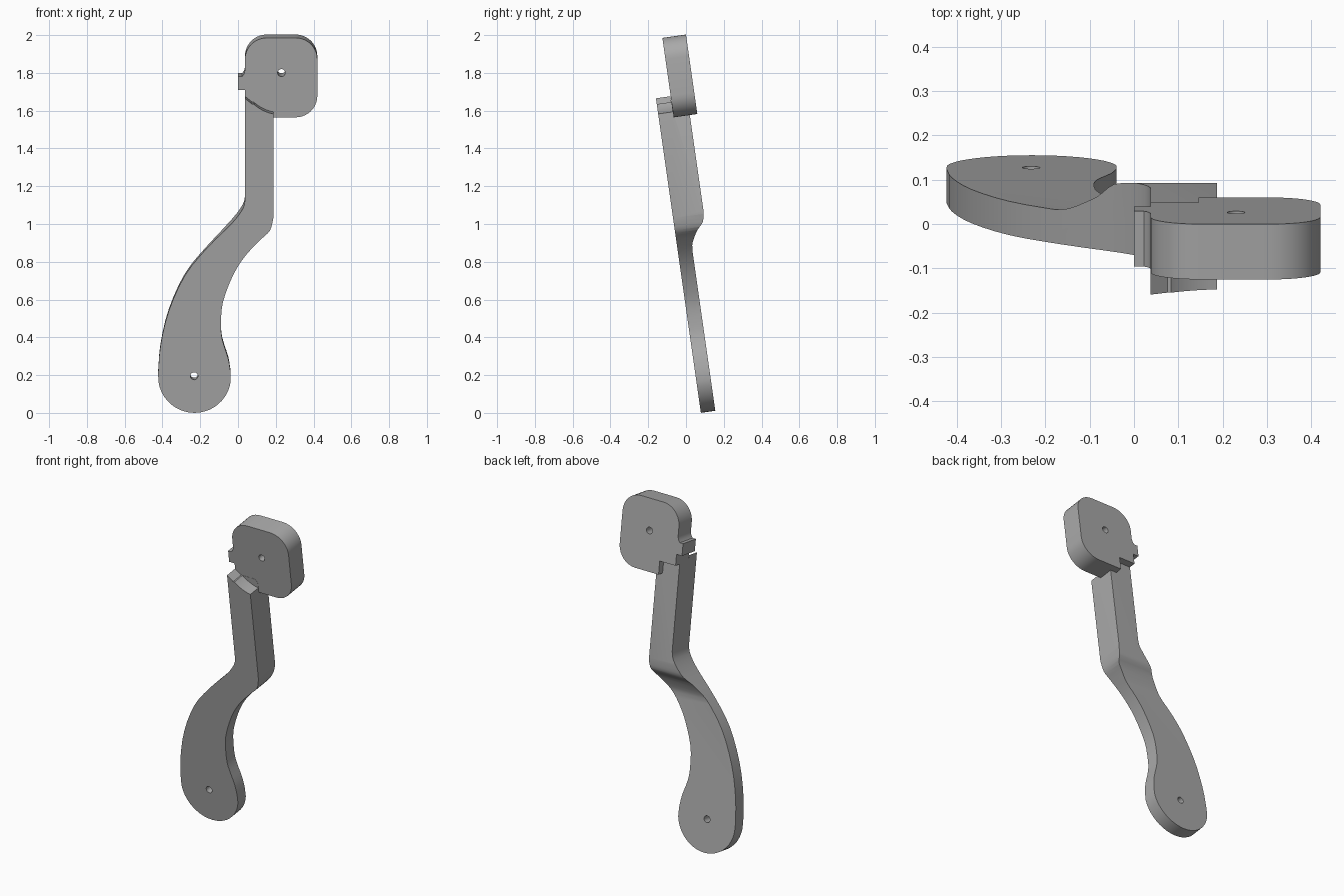
import bpy, bmesh
from math import radians, cos, sin
from mathutils import Matrix, Vector

cube = bpy.data.objects.get("Cube")
if cube:
    bpy.data.objects.remove(cube, do_unlink=True)

TILT = Matrix.Rotation(radians(8.13), 4, 'X')
FRONT, STEP, BACK = 0.078, 0.157, 0.243   # depth layers of the lever
HEAD_BACK = 0.283

grey = bpy.data.materials.new("plain grey")
grey.use_nodes = True
colour = (0.4, 0.4, 0.4, 1)
grey.diffuse_color = colour
grey.node_tree.nodes["Principled BSDF"].inputs["Base Color"].default_value = colour


def prism(name, points, low, high, sideways=False):
    """Extrude an outline along y, or along x when sideways."""
    bm = bmesh.new()
    place = (lambda p, d: (d, p[0], p[1])) if sideways else (lambda p, d: (p[0], d, p[1]))
    face = bm.faces.new([bm.verts.new(place(p, low)) for p in points])
    grown = bmesh.ops.extrude_face_region(bm, geom=[face])
    shift = Vector((high - low, 0, 0) if sideways else (0, high - low, 0))
    bmesh.ops.translate(bm, vec=shift, verts=[v for v in grown["geom"] if isinstance(v, bmesh.types.BMVert)])
    bmesh.ops.recalc_face_normals(bm, faces=bm.faces)
    mesh = bpy.data.meshes.new(name)
    bm.to_mesh(mesh)
    bm.free()
    mesh.materials.append(grey)
    obj = bpy.data.objects.new(name, mesh)
    bpy.context.collection.objects.link(obj)
    return obj


def arc(x, z, r, start, end, steps):
    angles = [radians(start + (end - start) * i / steps) for i in range(steps + 1)]
    return [(x + r * cos(a), z + r * sin(a)) for a in angles]


def smooth_path(points, steps=3):
    """Catmull-Rom curve through a few points."""
    pts = [Vector(p) for p in points]
    pts = [pts[0] * 2 - pts[1]] + pts + [pts[-1] * 2 - pts[-2]]
    out = []
    for a, b, c, d in zip(pts, pts[1:], pts[2:], pts[3:]):
        for i in range(steps):
            t = i / steps
            out.append(0.5 * (2 * b + (c - a) * t + (2 * a - 5 * b + 4 * c - d) * t ** 2
                              + (3 * b - a - 3 * c + d) * t ** 3))
    return [tuple(p) for p in out] + [tuple(pts[-2])]


def combine(obj, tool, operation):
    mod = obj.modifiers.new("cut", 'BOOLEAN')
    mod.operation, mod.object, mod.solver = operation, tool, 'EXACT'
    bpy.context.view_layer.update()
    graph = bpy.context.evaluated_depsgraph_get()
    result = bpy.data.meshes.new_from_object(obj.evaluated_get(graph))
    obj.modifiers.clear()
    obj.data = result
    bpy.data.objects.remove(tool, do_unlink=True)


def finish(obj):
    obj.data.transform(TILT)
    bpy.ops.object.select_all(action='DESELECT')
    obj.select_set(True)
    bpy.context.view_layer.objects.active = obj
    bpy.ops.object.shade_smooth_by_angle(angle=radians(30))


def hole(x, z):
    return prism("hole_cutter", arc(x, z, 0.02, 0, 345, 23), -0.2, 0.6)


# Lever: curved paddle running up into a straight arm
right_edge = smooth_path([(-0.04, 0.21), (-0.052, 0.28), (-0.083, 0.38), (-0.09, 0.46),
                          (-0.08, 0.58), (-0.026, 0.725), (0.04, 0.83), (0.125, 0.92),
                          (0.17, 0.965), (0.187, 1.03)])
left_edge = smooth_path([(0.037, 1.125), (0.025, 1.08), (-0.03, 1.005), (-0.164, 0.87),
                         (-0.28, 0.725), (-0.366, 0.535), (-0.41, 0.35), (-0.423, 0.2)])
arm_top = [(0.187, 1.61)] + arc(0.157, 1.61, 0.03, 15, 90, 5) + [(0.075, 1.64), (0.037, 1.671)]
bowl = arc(-0.23, 0.182, 0.193, 188, 352, 20)
lever = prism("lever", bowl + right_edge + arm_top + left_edge, FRONT, 0.3)

# Thin paddle, ramp and thick arm, seen from the side
ramp = smooth_path([(0.155, 0.85), (0.163, 0.89), (0.197, 0.95), (0.232, 0.99), (BACK, 1.05)])
side = [(0, -0.2), (0.155, -0.2)] + ramp + [(BACK, 1.64), (STEP - 0.001, 1.64),
                                             (STEP - 0.001, 1.8), (0, 1.8)]
combine(lever, prism("side_shape", side, -0.7, 0.7, True), 'INTERSECT')

# Hollow end of the arm in front of the head
hollow = arc(0.23, 1.8, 0.217, 0, 354, 60)
combine(lever, prism("hollow_cutter", hollow, -0.1, STEP - 0.001), 'DIFFERENCE')
combine(lever, hole(-0.232, 0.186), 'DIFFERENCE')
finish(lever)

# Head: rounded block with a side tab and a notch for the arm
head_outline = ([(0.145, 1.558)]
                + arc(0.305, 1.673, 0.115, -90, 0, 10)
                + arc(0.305, 1.868, 0.115, 0, 90, 10)
                + arc(0.152, 1.868, 0.115, 90, 180, 10)
                + [(0.037, 1.81), (0.032, 1.79), (0.022, 1.777), (0, 1.777), (0, 1.705),
                   (0.037, 1.705), (0.037, 1.638), (0.145, 1.638)])
head = prism("head", head_outline, STEP, HEAD_BACK)
combine(head, hole(0.23, 1.796), 'DIFFERENCE')
finish(head)
